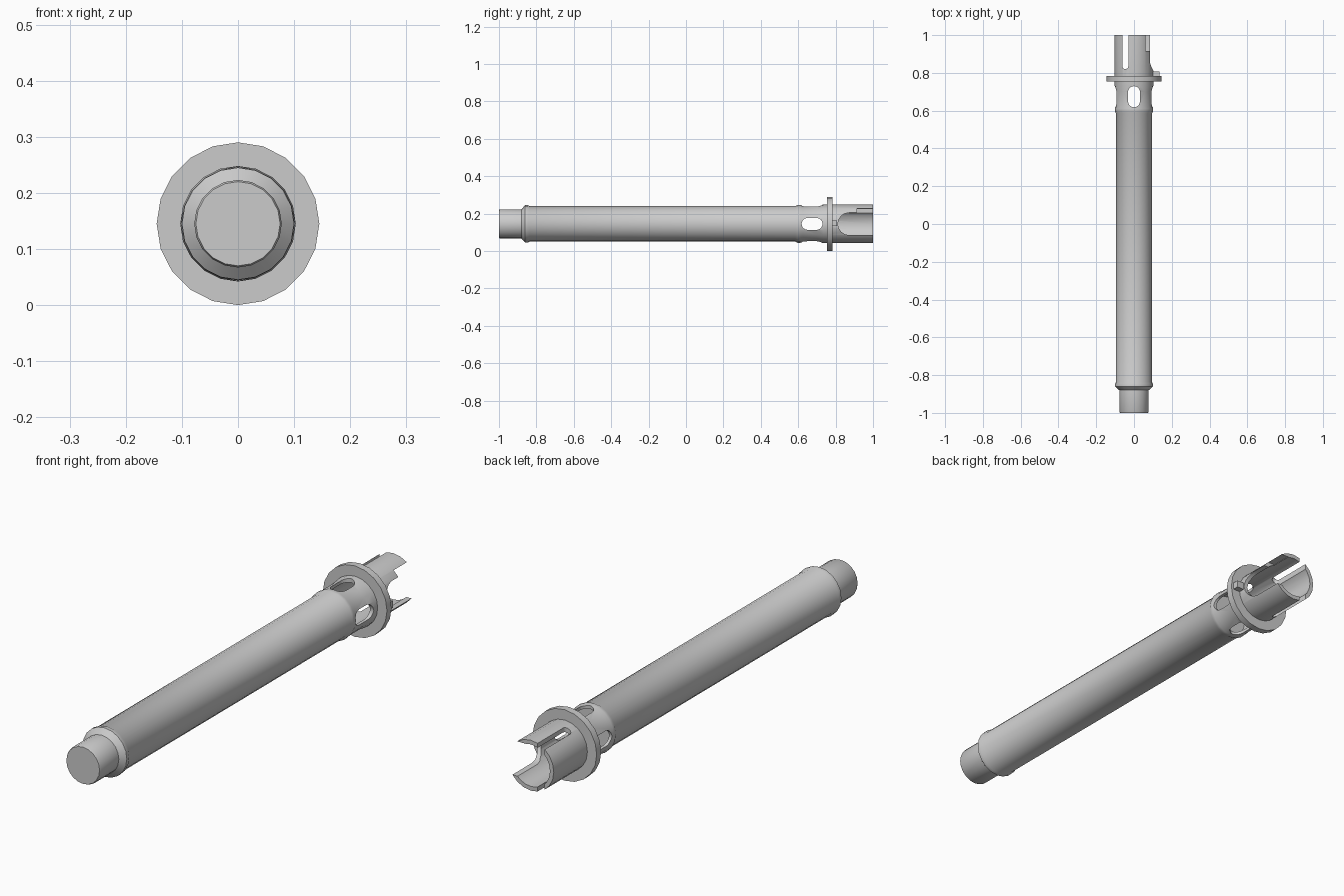
import bpy, bmesh, math
from mathutils import Matrix

if "Cube" in bpy.data.objects:
    bpy.data.objects.remove(bpy.data.objects["Cube"])

CZ = 0.145      # height of the long axis
SIDES = 20


def new_object(name, bm):
    bmesh.ops.recalc_face_normals(bm, faces=bm.faces)
    mesh = bpy.data.meshes.new(name)
    bm.to_mesh(mesh)
    bm.free()
    ob = bpy.data.objects.new(name, mesh)
    bpy.context.collection.objects.link(ob)
    return ob


def lathe(name, profile):
    """Spin (y, radius) points around the long axis."""
    bm = bmesh.new()
    rings = []
    for y, r in profile:
        if r == 0:
            rings.append([bm.verts.new((0, y, CZ))] * SIDES)
        else:
            rings.append([bm.verts.new((r * math.sin(2 * math.pi * i / SIDES), y,
                                        CZ + r * math.cos(2 * math.pi * i / SIDES)))
                          for i in range(SIDES)])
    for a, b in zip(rings, rings[1:]):
        for i in range(SIDES):
            j = (i + 1) % SIDES
            bm.faces.new(list(dict.fromkeys((a[i], a[j], b[j], b[i]))))
    return new_object(name, bm)


def pill(y0, y1, half, h0, h1, angle=0, side=0):
    """Round-ended slot cutter along y, pushed from h0 to h1 above the axis."""
    n = 8
    outline = [(half * math.cos(math.pi * k / n), y1 - half + half * math.sin(math.pi * k / n))
               for k in range(n + 1)]
    outline += [(-x, y0 + y1 - y) for x, y in outline]
    bm = bmesh.new()
    face = bm.faces.new([bm.verts.new((x + side, y, h0)) for x, y in outline])
    ext = bmesh.ops.extrude_face_region(bm, geom=[face])
    top = [v for v in ext["geom"] if isinstance(v, bmesh.types.BMVert)]
    bmesh.ops.translate(bm, verts=top, vec=(0, 0, h1 - h0))
    bm.transform(Matrix.Translation((0, 0, CZ)) @ Matrix.Rotation(angle, 4, 'Y'))
    return new_object("cutter", bm)


def box(name, lo, hi):
    bm = bmesh.new()
    bmesh.ops.create_cube(bm, size=1)
    for v in bm.verts:
        v.co = [l if c < 0 else h for c, l, h in zip(v.co, lo, hi)]
    return new_object(name, bm)


def cut(ob, cutter):
    cutter.hide_render = True
    mod = ob.modifiers.new("cut", 'BOOLEAN')
    mod.operation = 'DIFFERENCE'
    mod.solver = 'EXACT'
    mod.object = cutter
    bpy.context.view_layer.objects.active = ob
    bpy.ops.object.modifier_apply(modifier=mod.name)
    bpy.data.objects.remove(cutter)


def smooth(ob):
    bpy.ops.object.select_all(action='DESELECT')
    ob.select_set(True)
    bpy.context.view_layer.objects.active = ob
    bpy.ops.object.shade_smooth_by_angle(angle=math.radians(30))


# Tube: stepped nose, long body, collar and hollow rear socket
tube = lathe("tube", [
    (-1, 0), (-1, 0.075), (-0.994, 0.078), (-0.88, 0.078), (-0.86, 0.1),
    (-0.845, 0.1), (-0.835, 0.095), (0.585, 0.095), (0.597, 0.101), (0.61, 0.101),
    (0.625, 0.098), (0.70, 0.098), (0.735, 0.103), (1, 0.103),
    (1, 0.086), (0.59, 0.086), (0.59, 0)])

# Four round-ended windows in the collar
for k in range(4):
    cut(tube, pill(0.618, 0.73, 0.032, 0.03, 0.2, k * math.pi / 2))
# Narrow slot through top and bottom of the socket
cut(tube, pill(0.82, 1.2, 0.016, -0.2, 0.2, 0, -0.046))
# Wide U-shaped opening on the right, with a step at its upper end
cut(tube, pill(0.812, 1.2, 0.06, 0.0, 0.2, math.pi / 2))
cut(tube, box("cutter", (0.03, 0.915, CZ), (0.2, 1.2, 0.227)))
smooth(tube)

# Flange around the socket
flange = lathe("flange", [(0.754, 0.09), (0.754, CZ), (0.783, CZ), (0.783, 0.09), (0.754, 0.09)])
smooth(flange)

# Small locating lug behind the flange
box("lug", (0.092, 0.78, 0.134), (0.134, 0.808, 0.163))
